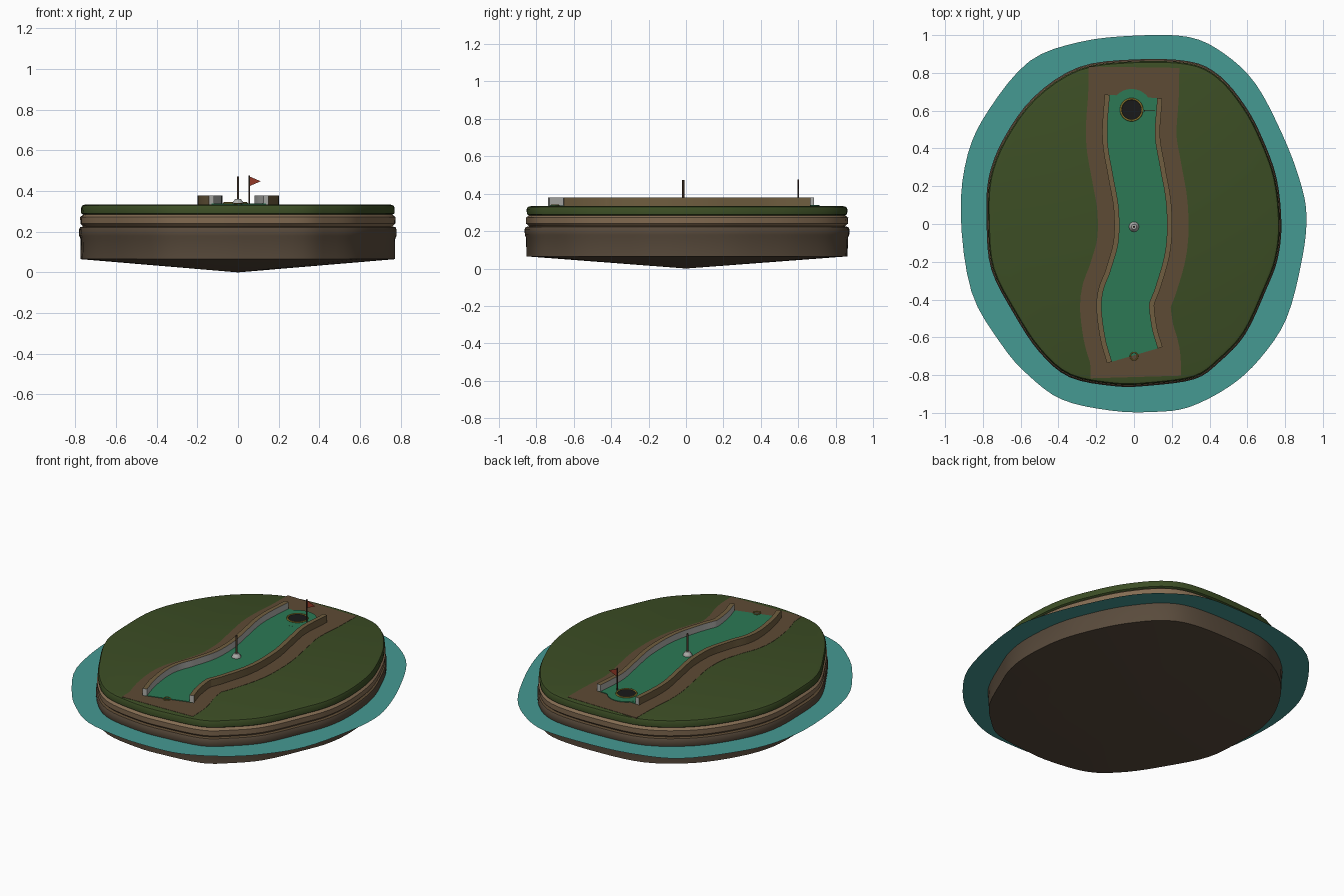
import bpy, bmesh, math
from mathutils import Vector

if "Cube" in bpy.data.objects:
    bpy.data.objects.remove(bpy.data.objects["Cube"])


def mat(name, r, g, b):
    m = bpy.data.materials.new(name)
    m.diffuse_color = (r, g, b, 1)
    m.use_nodes = True
    m.node_tree.nodes["Principled BSDF"].inputs["Base Color"].default_value = m.diffuse_color
    return m


GRASS = mat("grass", .045, .075, .018)
DIRT = mat("dirt", .11, .07, .035)
SAND = mat("sandstone", .23, .15, .085)
ROCK = mat("rock", .10, .07, .045)
WATER = mat("water", .06, .32, .29)
GREEN = mat("turf", .025, .19, .09)
WOOD = mat("wood", .16, .11, .05)
STONE = mat("stone", .42, .42, .40)
BLACK = mat("black", .01, .01, .01)
GOLD = mat("gold", .28, .2, .03)
RED = mat("red", .3, .04, .02)
DARK = mat("dark_wood", .06, .035, .02)


def finish(name, verts, faces, mats, idx=None, smooth=True):
    me = bpy.data.meshes.new(name)
    me.from_pydata(verts, [], faces)
    for m in mats:
        me.materials.append(m)
    if idx:
        me.polygons.foreach_set("material_index", idx)
    bm = bmesh.new()
    bm.from_mesh(me)
    bmesh.ops.recalc_face_normals(bm, faces=bm.faces)
    bm.to_mesh(me)
    bm.free()
    ob = bpy.data.objects.new(name, me)
    bpy.context.collection.objects.link(ob)
    if smooth:
        bpy.ops.object.select_all(action='DESELECT')
        ob.select_set(True)
        bpy.context.view_layer.objects.active = ob
        bpy.ops.object.shade_smooth_by_angle(angle=math.radians(40))
    return ob


def spline(pts, steps, closed):
    # Catmull-Rom curve through 2D points
    p = [Vector(q) for q in pts]
    n = len(p)
    if not closed:
        p = [2 * p[0] - p[1]] + p + [2 * p[-1] - p[-2]]
    out = []
    for i in range(n if closed else n - 1):
        a, b, c, d = ([p[(i + k - 1) % n] for k in range(4)] if closed else p[i:i + 4])
        for s in range(steps):
            t = s / steps
            out.append(.5 * (2 * b + (c - a) * t + (2 * a - 5 * b + 4 * c - d) * t * t
                             + (3 * b - a - 3 * c + d) * t ** 3))
    return out if closed else out + [p[-2]]


def ribbon(name, path, section, mats, idx):
    # sweep an (offset, z) section along a flat path; one material index per side, last for caps
    k, verts, faces, ids = len(section), [], [], []
    for i, q in enumerate(path):
        t = (path[min(i + 1, len(path) - 1)] - path[max(i - 1, 0)]).normalized()
        n = Vector((t.y, -t.x))
        verts += [(*(q + n * o), z) for o, z in section]
    for i in range(len(path) - 1):
        for j in range(k):
            a, b = i * k + j, i * k + (j + 1) % k
            faces.append((a, b, b + k, a + k))
            ids.append(idx[j])
    faces += [tuple(range(k)), tuple(range(len(verts) - k, len(verts)))]
    ids += [idx[-1]] * 2
    return finish(name, verts, faces, mats, ids)


def lathe(name, profile, m, loc, n=24):
    verts = [(loc[0] + r * math.cos(2 * math.pi * s / n), loc[1] + r * math.sin(2 * math.pi * s / n), z)
             for r, z in profile for s in range(n)]
    faces = [(i * n + s, i * n + (s + 1) % n, (i + 1) * n + (s + 1) % n, (i + 1) * n + s)
             for i in range(len(profile) - 1) for s in range(n)]
    faces += [tuple(range(n)), tuple(range(len(verts) - n, len(verts)))]
    return finish(name, verts, faces, [m])


def ring(name, loc, r, minor, m):
    bpy.ops.mesh.primitive_torus_add(location=loc, major_radius=r, minor_radius=minor,
                                     major_segments=32, minor_segments=8)
    ob = bpy.context.object
    ob.name = name
    ob.data.materials.append(m)
    bpy.ops.object.shade_smooth()


# island and water outlines
shore = spline([(0, .865), (.29, .855), (.45, .78), (.585, .62), (.675, .45), (.75, .24), (.775, 0),
                (.755, -.185), (.695, -.345), (.585, -.58), (.45, -.725), (.32, -.815), (.08, -.85),
                (-.1, -.853), (-.34, -.805), (-.5, -.67), (-.63, -.475), (-.75, -.24), (-.775, 0),
                (-.765, .24), (-.685, .45), (-.525, .67), (-.29, .825)], 4, True)
sea = spline([(0, .997), (.29, .99), (.48, .9), (.645, .74), (.785, .475), (.875, .24), (.913, .05),
              (.89, -.185), (.807, -.5), (.665, -.715), (.505, -.86), (.29, -.97), (.1, -.995),
              (-.12, -.988), (-.38, -.93), (-.56, -.8), (-.7, -.64), (-.86, -.36), (-.917, .05),
              (-.88, .37), (-.765, .61), (-.553, .862), (-.29, .963)], 4, True)
N = len(shore)

# layered island body with shallow pointed underside
prof = [(.97, .333, 0), (.987, .329, 0), (.995, .315, 0), (.993, .29, 0), (.98, .284, 1),
        (1.0, .272, 1), (.998, .24, 1), (.98, .226, 3), (1.0, .222, 2), (1.007, .21, 2),
        (1.006, .18, 2), (.998, .165, 2), (.996, .065, 2)]
verts = [(q.x * s, q.y * s, z) for s, z, _ in prof for q in shore]
faces, ids = [tuple(range(N))], [0]
for i in range(len(prof) - 1):
    for s in range(N):
        t = (s + 1) % N
        faces.append((i * N + s, i * N + t, (i + 1) * N + t, (i + 1) * N + s))
        ids.append(prof[i][2])
verts.append((0, 0, 0))
base = (len(prof) - 1) * N
faces += [(base + s, base + (s + 1) % N, len(verts) - 1) for s in range(N)]
ids += [2] * N
finish("island", verts, faces, [GRASS, SAND, ROCK, DIRT], ids)

# flat water ring
finish("water", [(q.x * .97, q.y * .97, .175) for q in shore] + [(q.x, q.y, .175) for q in sea],
       [(s, (s + 1) % N, N + (s + 1) % N, N + s) for s in range(N)], [WATER])

# winding lane: dirt border, turf, two walls
lane_pts = [(.004, -.694), (-.03, -.57), (-.045, -.41), (-.005, -.29), (.043, -.11), (.045, .09),
            (.015, .27), (-.015, .46), (-.003, .675)]
lane = spline(lane_pts, 6, False)
border = spline([(.01, -.81)] + lane_pts + [(0, .83)], 4, False)
ribbon("dirt_border", border, [(-.24, .328), (.24, .328), (.24, .3345), (-.24, .3345)], [DIRT], [0] * 5)
ribbon("turf_lane", lane, [(-.14, .328), (.14, .328), (.14, .338), (-.14, .338)], [GREEN], [0] * 5)
for side, label in ((-1, "left"), (1, "right")):
    a, b = side * .126, side * .153
    ribbon(label + "_wall", lane, [(a, .325), (b, .325), (b, .379), (a, .379)],
           [WOOD, STONE], [0, 0, 0, 1, 1])

# hole end
hx, hy = -.013, .605
lathe("hole_apron", [(.11, .328), (.11, .3385)], GREEN, (hx, hy), 32)
lathe("hole", [(.053, .33), (.053, .3405)], BLACK, (hx, hy), 32)
ring("hole_rim", (hx, hy, .34), .057, .005, GOLD)

# flag
lathe("flag_pole", [(.004, .33), (.004, .477)], DARK, (.056, .6), 10)
finish("flag", [(.056, .599, .472), (.112, .599, .448), (.056, .599, .424),
                (.056, .601, .472), (.112, .601, .448), (.056, .601, .424)],
       [(0, 1, 2), (3, 5, 4), (0, 3, 4, 1), (1, 4, 5, 2), (2, 5, 3, 0)], [RED], smooth=False)

# mid-lane post on stone foot
lathe("post_foot", [(.027, .335), (.027, .343), (.02, .352), (.014, .362)], STONE, (0, -.015), 12)
lathe("post", [(.006, .355), (.006, .472)], DARK, (0, -.015), 10)

# tee marker
ring("tee_marker", (0, -.7, .339), .02, .003, GOLD)
